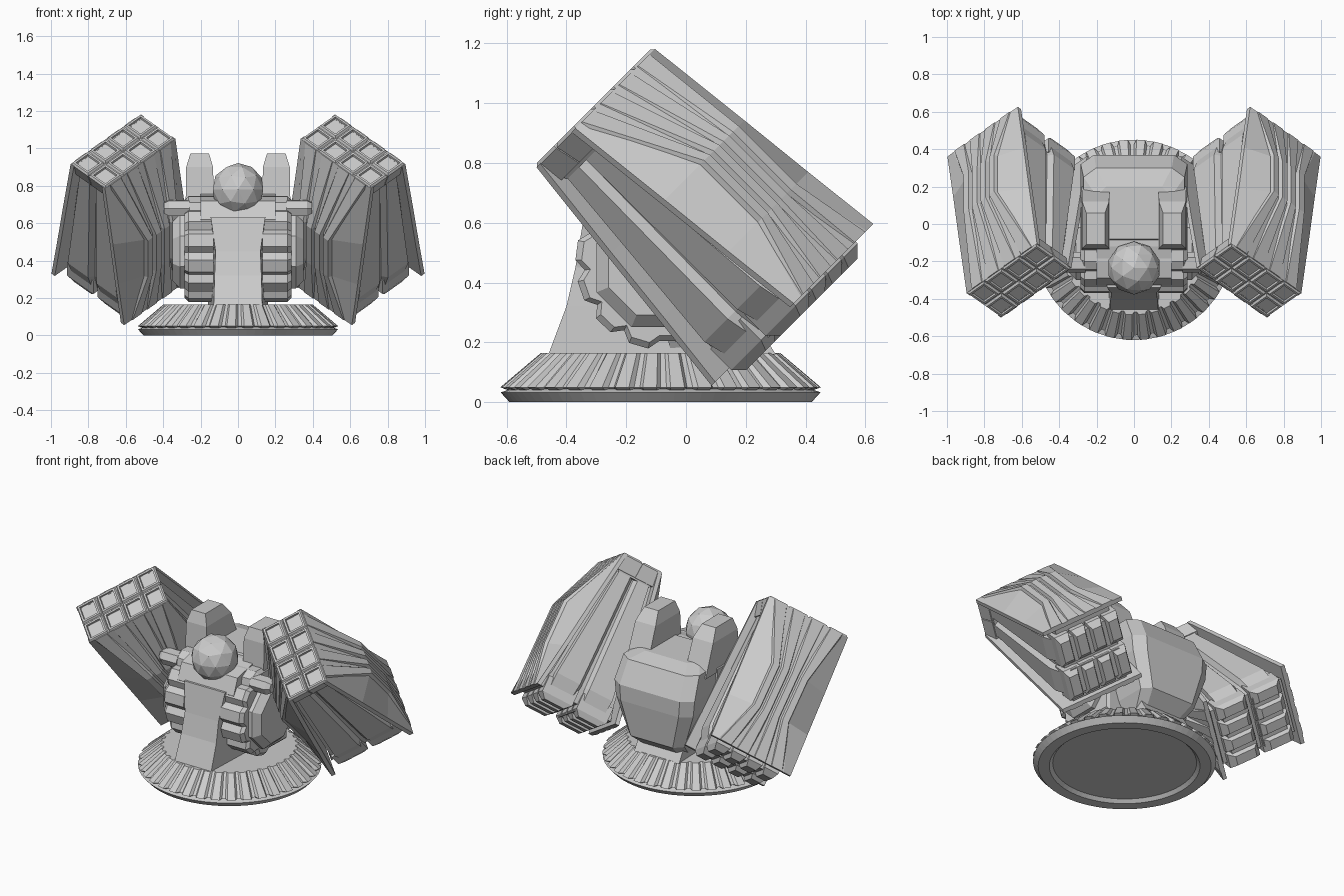
import bpy, bmesh, math
from mathutils import Vector

if "Cube" in bpy.data.objects:
    bpy.data.objects.remove(bpy.data.objects["Cube"])

R2 = math.sqrt(2)


def finish(name, bm, mirror=False):
    bmesh.ops.recalc_face_normals(bm, faces=bm.faces)
    me = bpy.data.meshes.new(name)
    bm.to_mesh(me)
    bm.free()
    ob = bpy.data.objects.new(name, me)
    bpy.context.collection.objects.link(ob)
    if mirror:
        ob.modifiers.new("mirror", 'MIRROR').use_mirror_merge = False
    return ob


def add_loft(bm, rings):
    vs = [[bm.verts.new(p) for p in r] for r in rings]
    n = len(vs[0])
    for a, b in zip(vs, vs[1:]):
        for i in range(n):
            bm.faces.new((a[i], a[(i + 1) % n], b[(i + 1) % n], b[i]))
    bm.faces.new(vs[0][::-1])
    bm.faces.new(vs[-1])


def loft(name, rings, mirror=False):
    bm = bmesh.new()
    add_loft(bm, rings)
    return finish(name, bm, mirror)


def section_x(profile, x):
    return [(x, y, z) for y, z in profile]


def scaled(profile, k, c):
    return [(c[0] + (y - c[0]) * k, c[1] + (z - c[1]) * k) for y, z in profile]


# pod space: s across the four columns, t across the two rows, w backwards from the muzzle
def pod(s, t, w):
    x = .615 + (s + t) / R2
    u = .482 + (t - s) / R2
    v = .919 - w
    return Vector((x, (u - v) / R2, (u + v) / R2))


def rect(s0, s1, t0, t1, w):
    return [pod(s0, t0, w), pod(s1, t0, w), pod(s1, t1, w), pod(s0, t1, w)]


# ---- turntable base
CY = -.085


def circle(r, z, n=72):
    return [(r * math.cos(2 * math.pi * i / n), CY + r * math.sin(2 * math.pi * i / n), z) for i in range(n)]


loft("base_ring", [circle(.42, .02), circle(.44, 0), circle(.505, 0), circle(.535, .033),
                   circle(.50, .045)])


def toothed(ridge, groove, z, teeth=36):
    pts = []
    for i in range(teeth):
        for f, r in ((.0, groove), (.22, groove), (.36, ridge), (.86, ridge)):
            a = 2 * math.pi * (i + f) / teeth
            pts.append((r * math.cos(a), CY + r * math.sin(a), z))
    return pts


loft("ribbed_skirt", [toothed(.505, .485, .038), toothed(.536, .51, .05), toothed(.40, .385, .165)])

# ---- central pedestal column with a flared foot
foot = [(.13, -.46, .3, .16), (.125, -.40, .2, .32), (.12, -.37, .15, .45), (.145, -.34, .1, .63)]
loft("pedestal", [[(-x, y0, z), (x, y0, z), (x + .03, y1, z), (-x - .03, y1, z)] for x, y0, y1, z in foot])

# ---- ribbed side drums, zigzag profile on the front
drum = [(.1, .74), (-.2, .745)]
for i in range(6):
    a = math.radians(112 + 27 * i)
    for d, r in ((0, .295), (13, .295), (20, .265)):
        b = a + math.radians(d)
        drum.append((-.075 + r * math.cos(b), .47 + r * math.sin(b)))
drum.append((.1, .2))
loft("side_drum", [section_x(drum, .13), section_x(drum, .265),
                   section_x(scaled(drum, .93, (-.07, .47)), .285)], True)

# ---- chest joining the drums and the tapered back shell
loft("chest", [section_x([(-.33, .62), (-.29, .72), (-.12, .76), (.1, .76), (.1, .3), (-.2, .3)], x) for x in (-.2, .2)])
shell = [(.14, -.05, .22, .17), (.20, -.08, .35, .28), (.275, -.1, .37, .50),
         (.285, -.1, .37, .60), (.27, -.1, .30, .74), (.20, -.08, .20, .77)]
loft("back_shell", [[(-x, y0, z), (x, y0, z), (x, y1 - .05, z), (x * .75, y1, z), (-x * .75, y1, z), (-x, y1 - .05, z)]
                    for x, y0, y1, z in shell])

# ---- upright shoulder prongs
prong = [(.075, -.14, .2, .70), (.072, -.13, .12, .90), (.05, -.11, .06, .972)]
loft("shoulder_prong", [[(.205 - h, y0, z), (.205 + h, y0, z), (.205 + h, y1, z), (.205 - h, y1, z)]
                        for h, y0, y1, z in prong], True)

# ---- faceted sensor ball
bm = bmesh.new()
bmesh.ops.create_icosphere(bm, subdivisions=2, radius=.142)
bmesh.ops.translate(bm, verts=bm.verts, vec=(0, -.235, .78))
finish("sensor_ball", bm)

# ---- octagonal pivot hubs and small knobs
octo = [(-.1 + .215 * math.cos(math.pi / 8 + i * math.pi / 4), .45 + .215 * math.sin(math.pi / 8 + i * math.pi / 4))
        for i in range(8)]
loft("pivot_hub", [section_x(octo, .26), section_x(octo, .31), section_x(scaled(octo, .8, (-.1, .45)), .35)], True)
knob = [(-.24, .64), (-.17, .64), (-.15, .68), (-.18, .725), (-.24, .72), (-.26, .68)]
loft("side_knob", [section_x(knob, .26), section_x(knob, .37), section_x(scaled(knob, .7, (-.2, .68)), .395)], True)

# ---- launcher pod: muzzle block with 4 x 2 recessed tubes
bm = bmesh.new()
add_loft(bm, [rect(-.255, .255, -.125, .125, .012), rect(-.229, .229, -.105, .105, .11)])
for i in range(4):
    for j in range(2):
        s, t = (i - 1.5) * .133, (j - .5) * .133
        rings = []
        for h, w in ((.064, .10), (.064, .012), (.056, 0), (.045, 0), (.039, .03)):
            k = .9 if w == .10 else 1
            rings.append(rect(s * k - h * k, s * k + h * k, t * k - h * k, t * k + h * k, w))
        add_loft(bm, rings)
finish("muzzle_grid", bm, True)

# ---- launcher pod: flared armour plates with a raised centre
bm = bmesh.new()
slat = bmesh.new()
for g in (1, -1):
    rings = []
    for w, tf, sb, tb in ((0.01, .13, .22, .131), (.39, .19, .125, .283), (.664, .231, .125, .283), (.94, .275, .22, .276)):
        sec = [(-.266, tf - .025), (-.266, tf), (-sb, tb), (sb, tb), (.266, tf), (.266, tf - .025)]
        rings.append([pod(s, g * t, w) for s, t in sec])
    add_loft(bm, rings)
    # four fanning slats over each plate
    for i in range(4):
        k = i - 1.5
        rings = []
        for w, pitch, h, t in ((0.01, .125, .048, .134), (.39, .064, .024, .303), (.664, .064, .024, .303), (.94, .115, .044, .28)):
            rings.append([pod(k * pitch + a * h, g * (t - d), w)
                          for a, d in ((-1.25, .03), (-.8, 0), (.8, 0), (1.25, .03))])
        add_loft(slat, rings)
finish("pod_plates", bm, True)
finish("plate_slats", slat, True)

# ---- launcher pod: core and the paired ribs in the side channels
loft("pod_core", [rect(-s, s, -t, t, w) for s, t, w in ((.2, .12, .05), (.2, .21, .82), (.18, .24, .92))], True)
bm = bmesh.new()
for g in (1, -1):
    rings = []
    for w, s, b, t0, t1 in ((.10, .229, .2, .004, .105), (.82, .232, .2, .012, .192), (.96, .187, .16, .02, .187)):
        e = .02
        sec = [(-b, t0), (b, t0), (s, t0 + e), (s, t1 - e * .3), (b, t1), (-b, t1), (-s, t1 - e * .3), (-s, t0 + e)]
        rings.append([pod(a, g * t, w) for a, t in sec])
    add_loft(bm, rings)
finish("side_ribs", bm, True)

# ---- launcher pod: stepped exhaust blocks at the rear
bm = bmesh.new()
for i in range(4):
    for j in (-1, 1):
        s, t = (i - 1.5) * .108, j * .115
        add_loft(bm, [rect(s - a, s + a, t - b, t + b, w)
                      for a, b, w in ((.046, .1, .85), (.046, .1, .95), (.03, .065, .985))])
finish("exhaust_blocks", bm, True)
